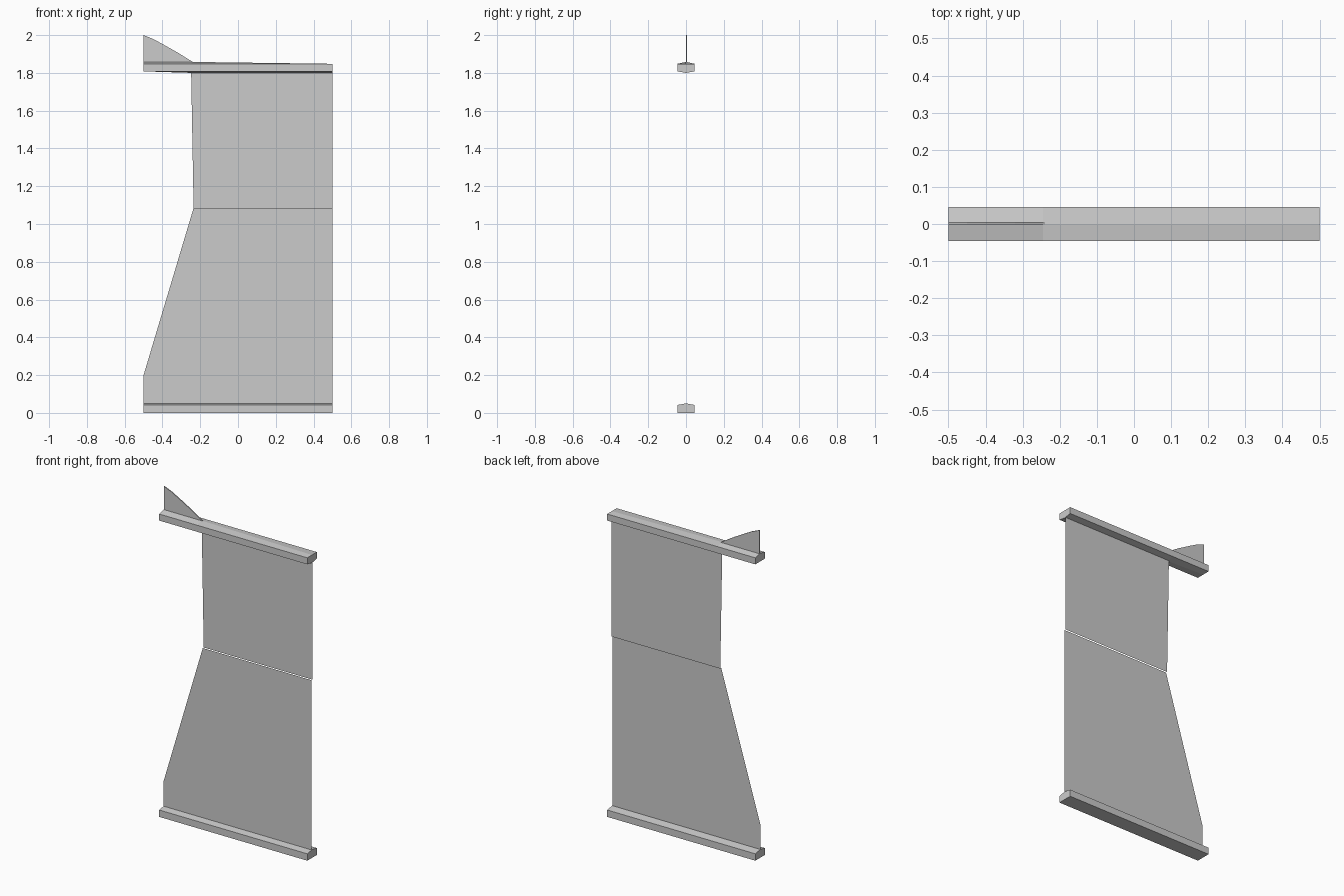
import bpy

if "Cube" in bpy.data.objects:
    bpy.data.objects.remove(bpy.data.objects["Cube"])

HALF_W = 0.046


def make_object(name, verts, faces):
    mesh = bpy.data.meshes.new(name)
    mesh.from_pydata(verts, [], faces)
    mesh.update()
    obj = bpy.data.objects.new(name, mesh)
    bpy.context.collection.objects.link(obj)
    return obj


def sheet(name, outline, y):
    """Flat pane from an (x, z) outline."""
    return make_object(name, [(x, y, z) for x, z in outline],
                       [list(range(len(outline)))])


def rail(name, stations):
    """Six-sided bar; each station is (x, low centre, low edge, high edge, ridge)."""
    verts, faces = [], []
    for x, low, low_edge, high_edge, ridge in stations:
        verts += [(x, 0, low), (x, HALF_W, low_edge), (x, HALF_W, high_edge),
                  (x, 0, ridge), (x, -HALF_W, high_edge), (x, -HALF_W, low_edge)]
    for s in range(len(stations) - 1):
        for i in range(6):
            a, b = s * 6 + i, s * 6 + (i + 1) % 6
            faces.append((a, b, b + 6, a + 6))
    n = len(verts) - 6
    faces += [tuple(range(5, -1, -1)), tuple(range(n, n + 6))]
    return make_object(name, verts, faces)


# Bottom rail with a shallow ridge on top
rail("bottom_rail", [(x, 0, 0, 0.042, 0.05) for x in (-0.5, 0.5)])

# Top rail: ridge fades out to the right, underside ridge fades out to the left
rail("top_rail", [(-0.5, 1.808, 1.808, 1.848, 1.858),
                  (-0.245, 1.80, 1.808, 1.848, 1.858),
                  (0.5, 1.80, 1.808, 1.848, 1.848)])

# Broken pane in two overlapping sheets
sheet("lower_pane", [(-0.5, 0.045), (0.5, 0.045), (0.5, 1.085),
                     (-0.235, 1.085), (-0.5, 0.2)], -0.004)
sheet("upper_pane", [(-0.235, 1.085), (0.5, 1.085), (0.5, 1.803),
                     (-0.248, 1.803)], 0.005)

# Pointed shard rising above the top rail
shard = sheet("top_shard", [(-0.5, 1.85), (-0.24, 1.85), (-0.24, 1.858),
                            (-0.32, 1.908), (-0.40, 1.953), (-0.45, 1.98),
                            (-0.5, 2.0)], 0.002)
thick = shard.modifiers.new("thickness", 'SOLIDIFY')
thick.thickness = 0.006
thick.offset = 0
